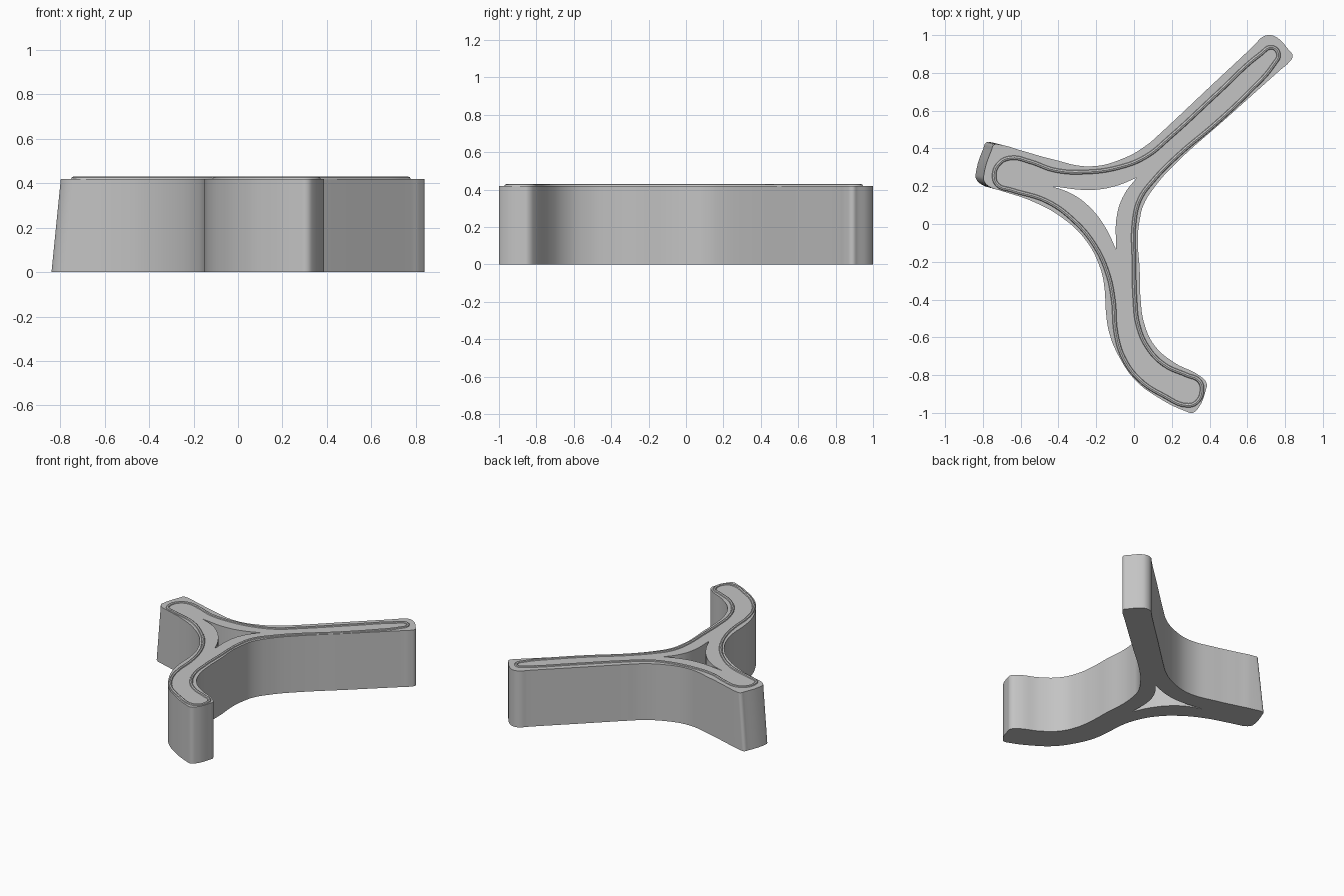
import bpy
import bmesh
import math

if "Cube" in bpy.data.objects:
    bpy.data.objects.remove(bpy.data.objects["Cube"], do_unlink=True)

HEIGHT = 0.42
BEAD = 0.012

grey = bpy.data.materials.new("plain grey")
grey.use_nodes = True
colour = (0.55, 0.55, 0.55, 1)
grey.diffuse_color = colour
grey.node_tree.nodes["Principled BSDF"].inputs["Base Color"].default_value = colour


def add_loop(curve, points, sharp=()):
    """Closed smooth loop through points given in hundredths of a unit."""
    spline = curve.splines.new('BEZIER')
    spline.bezier_points.add(len(points) - 1)
    spline.use_cyclic_u = True
    for i, (knot, (x, y)) in enumerate(zip(spline.bezier_points, points)):
        knot.co = (x / 100, y / 100, 0)
        kind = 'VECTOR' if i in sharp else 'AUTO'
        knot.handle_left_type = knot.handle_right_type = kind


def curve_to_mesh(curve, name):
    """Turn the curve into a clean, welded mesh object."""
    helper = bpy.data.objects.new(name + "_curve", curve)
    bpy.context.collection.objects.link(helper)
    graph = bpy.context.evaluated_depsgraph_get()
    mesh = bpy.data.meshes.new_from_object(helper.evaluated_get(graph))
    bpy.data.objects.remove(helper, do_unlink=True)
    bm = bmesh.new()
    bm.from_mesh(mesh)
    bmesh.ops.remove_doubles(bm, verts=bm.verts, dist=0.0005)
    bmesh.ops.recalc_face_normals(bm, faces=bm.faces)
    bm.to_mesh(mesh)
    bm.free()
    mesh.materials.clear()
    mesh.materials.append(grey)
    obj = bpy.data.objects.new(name, mesh)
    bpy.context.collection.objects.link(obj)
    return obj


def smooth(obj):
    bpy.ops.object.select_all(action='DESELECT')
    obj.select_set(True)
    bpy.context.view_layer.objects.active = obj
    bpy.ops.object.shade_smooth_by_angle(angle=math.radians(35))


# Body outline: three arms meeting round a three-pointed opening
outline = [
    (72, 100), (68, 99), (64, 95), (40, 72.5), (22, 55.5), (15, 49), (7, 42),
    (-5, 35), (-23, 30.5), (-44, 34.5), (-60, 39), (-71, 42), (-74, 42),
    (-75.5, 39), (-79.5, 26), (-79.5, 23), (-77, 20), (-70, 17.5), (-55, 12.5),
    (-39, 4), (-26, -8), (-18, -23), (-15.5, -35), (-15, -45), (-13, -58),
    (-7.5, -71), (1, -83), (13, -92), (27, -99), (31, -100), (34, -97.5),
    (38, -88), (38.5, -84.5), (35, -80.5), (21.5, -73.5), (11, -64.5),
    (5.5, -53), (3.5, -40), (3, -24), (2, -8), (3, 2), (5, 10), (12, 21),
    (22, 32), (50, 57), (78, 82), (82, 85.5), (84, 89), (82, 92), (76, 98.5),
]
opening = [
    (-43.5, 20), (-23, 18), (-10, 20), (1.5, 24.5), (-5, 16), (-9, 5),
    (-9.5, -13.5), (-15, -2), (-23.5, 9), (-33, 16),
]
profile = bpy.data.curves.new("body_profile", 'CURVE')
profile.dimensions = '2D'
profile.fill_mode = 'BOTH'
profile.resolution_u = 6
profile.extrude = HEIGHT / 2
add_loop(profile, outline)
add_loop(profile, opening, sharp=(0, 3, 6))
body = curve_to_mesh(profile, "three_armed_body")

# Stand the body on the floor and slope the end of the left-hand arm outwards
for v in body.data.vertices:
    v.co.z += HEIGHT / 2
    if v.co.x < -0.7:
        lean = 1 - v.co.z / HEIGHT
        v.co.x -= 0.042 * lean
        v.co.y += 0.012 * lean
smooth(body)

# Raised bead running round the top face
bead_path = [
    (-74, 25), (-71.5, 32), (-65, 35), (-55, 33), (-42, 28.5), (-26, 27.5),
    (-8, 30), (6, 35.5), (19, 46), (45, 70), (67, 90), (73, 93.5), (76.5, 90),
    (74, 84.5), (61, 70), (43, 53), (24, 37), (11, 24), (3, 13), (0, 0),
    (0, -19), (0.5, -40), (2, -53), (7, -65), (16, -74.5), (28, -80),
    (34.5, -83), (36, -88), (33, -94.5), (28, -96), (16, -91), (3, -82.5),
    (-5.5, -71), (-9.5, -58), (-11, -40), (-14, -26), (-21, -11), (-32, 2),
    (-46, 12), (-65, 18), (-72, 20.5),
]
path = bpy.data.curves.new("bead_path", 'CURVE')
path.dimensions = '3D'
path.resolution_u = 6
path.bevel_depth = BEAD
path.bevel_resolution = 2
add_loop(path, bead_path)
bead = curve_to_mesh(path, "top_bead")
for v in bead.data.vertices:
    v.co.z += HEIGHT + 0.01 - BEAD
smooth(bead)
